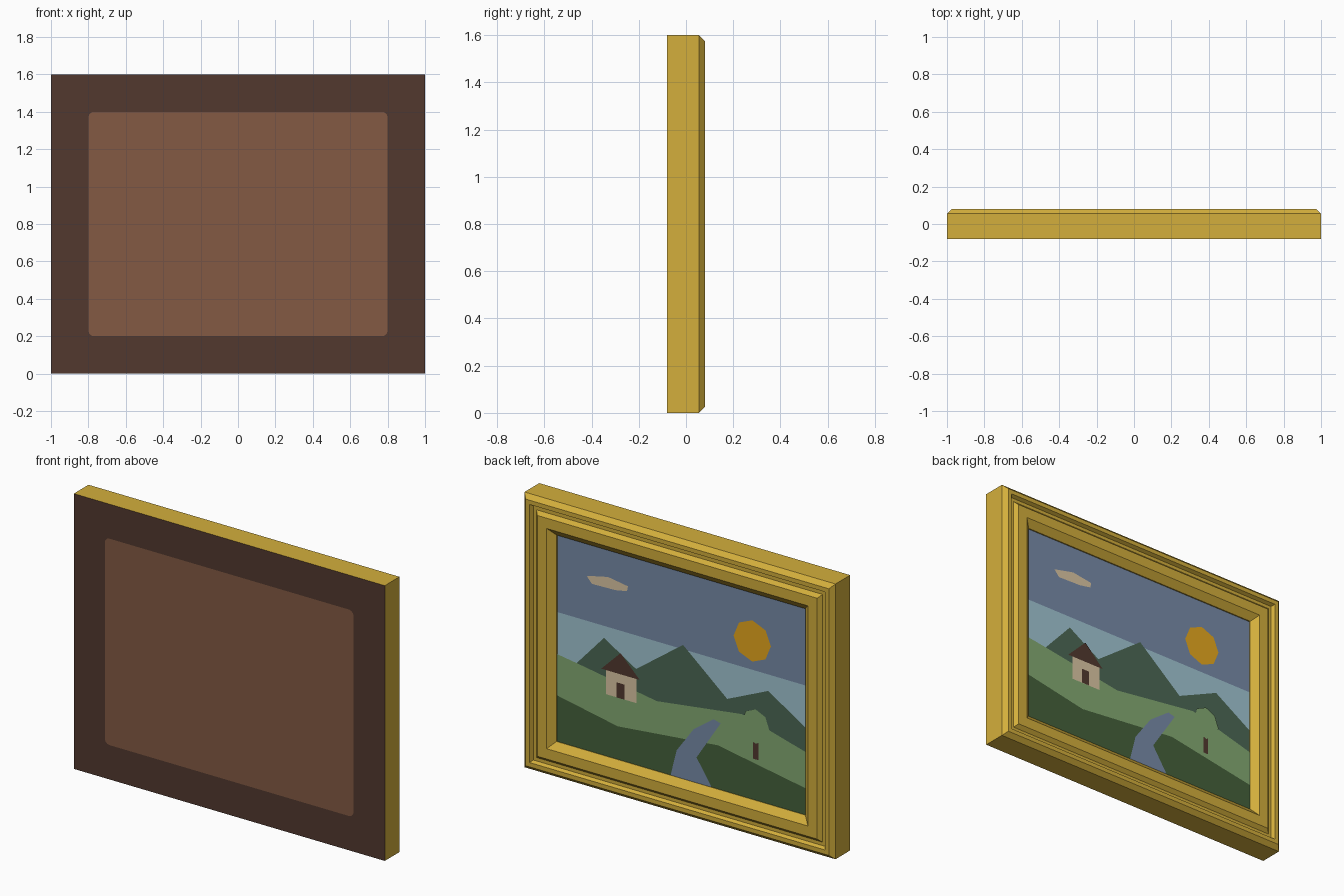
import bpy, bmesh, math

if "Cube" in bpy.data.objects:
    bpy.data.objects.remove(bpy.data.objects["Cube"])

# One flat material per colour (sRGB hex turned into linear)
def make_mat(name, hexcode):
    def lin(c):
        return c / 12.92 if c <= 0.04045 else ((c + 0.055) / 1.055) ** 2.4
    m = bpy.data.materials.new(name)
    m.diffuse_color = [lin(int(hexcode[i:i + 2], 16) / 255) for i in (0, 2, 4)] + [1]
    m.use_nodes = True
    m.node_tree.nodes["Principled BSDF"].inputs["Base Color"].default_value = m.diffuse_color
    return m

MAT = {n: make_mat(n, h) for n, h in {
    "gold": "D4AF3C", "dark_brown": "52392F", "panel_brown": "835A43",
    "sky_blue": "788CA9", "pale_sky": "A2C6D4", "mountain_green": "4C6855",
    "meadow_green": "84AA73", "forest_green": "45613B",
    "sun_yellow": "EBAC1F", "cream": "DCC8A5"}.items()}

def finish(bm, name, mats):
    me = bpy.data.meshes.new(name)
    bm.to_mesh(me)
    bm.free()
    for m in mats:
        me.materials.append(MAT[m])
    ob = bpy.data.objects.new(name, me)
    bpy.context.collection.objects.link(ob)
    return ob

# Flat painted shape; points are (distance from the painting's left side, height)
def shape(name, mat, y, pts, side=1):
    bm = bmesh.new()
    f = bm.faces.new([bm.verts.new((1 - u, y, z)) for u, z in pts])
    f.normal_update()
    if f.normal.y * side < 0:
        f.normal_flip()
    return finish(bm, name, [mat])

def oval(u, z, ru, rz, n=8):
    return [(u + ru * math.cos(i * math.tau / n), z + rz * math.sin(i * math.tau / n))
            for i in range(n)]

def rect(u0, u1, z0, z1):
    return [(u0, z0), (u1, z0), (u1, z1), (u0, z1)]

# Moulded frame: (inset, depth) profile swept round the rectangle, plus backing
profile = [(0, -.08), (0, .055), (.025, .08), (.05, .08), (.06, .06), (.08, .06),
           (.1, .08), (.16, .08), (.2, .047), (.2, .038)]
bm = bmesh.new()
rings = [[bm.verts.new((sx * (1 - w), y, .8 + sz * (.8 - w)))
          for sx, sz in ((-1, -1), (1, -1), (1, 1), (-1, 1))] for w, y in profile]
for a, b in zip(rings, rings[1:]):
    for i in range(4):
        j = (i + 1) % 4
        bm.faces.new((a[i], a[j], b[j], b[i]))
back = bm.faces.new(rings[0])
back.material_index = 1
bm.faces.new(rings[-1])
bmesh.ops.recalc_face_normals(bm, faces=bm.faces)
finish(bm, "frame", ["gold", "dark_brown"])

# Rounded panel on the backing
r, corners = .03, []
for cu, cz, a0 in ((1.77, 1.37, 0), (.23, 1.37, 90), (.23, .23, 180), (1.77, .23, 270)):
    for k in range(4):
        a = math.radians(a0 + 30 * k)
        corners.append((cu + r * math.cos(a), cz + r * math.sin(a)))
shape("back_panel", "panel_brown", -.081, corners, side=-1)

# Landscape, layered from far to near
shape("upper_sky", "sky_blue", .040, rect(.2, 1.8, .95, 1.4))
shape("lower_sky", "pale_sky", .040, rect(.2, 1.8, .2, .95))
shape("sun", "sun_yellow", .0415, oval(1.455, 1.118, .12, .12))
shape("cloud", "cream", .0415, [(.39, 1.212), (.527, 1.242), (.656, 1.222),
                                (.65, 1.192), (.575, 1.178), (.424, 1.174)])
shape("mountains", "mountain_green", .0415,
      [(.3, .5), (.328, .69), (.502, .881), (.708, .755), (1.01, .976), (1.294, .738),
       (1.558, .855), (1.8, .704), (1.8, .5)])
shape("meadow", "meadow_green", .043,
      [(.2, .2), (.2, .707), (.328, .688), (.843, .605), (1.39, .676), (1.8, .565), (1.8, .2)][::-1])
shape("foreground", "forest_green", .0445,
      [(.2, .2), (.2, .468), (.592, .392), (1.236, .454), (1.8, .355), (1.8, .2)])
shape("river", "sky_blue", .046,
      [(.933, .2), (.972, .355), (1.081, .506), (1.21, .599), (1.255, .587),
       (1.1, .348), (1.197, .2)])

# Cottage
shape("house_wall", "cream", .0445, rect(.518, .714, .559, .72))
shape("house_door", "dark_brown", .046, rect(.585, .637, .559, .647))
shape("house_roof", "dark_brown", .046, [(.487, .70), (.735, .70), (.611, .823)])

# Tree
shape("tree_trunk", "dark_brown", .046, rect(1.464, 1.497, .438, .6))
shape("tree_crown", "meadow_green", .0475, oval(1.48, .63, .09, .1))
